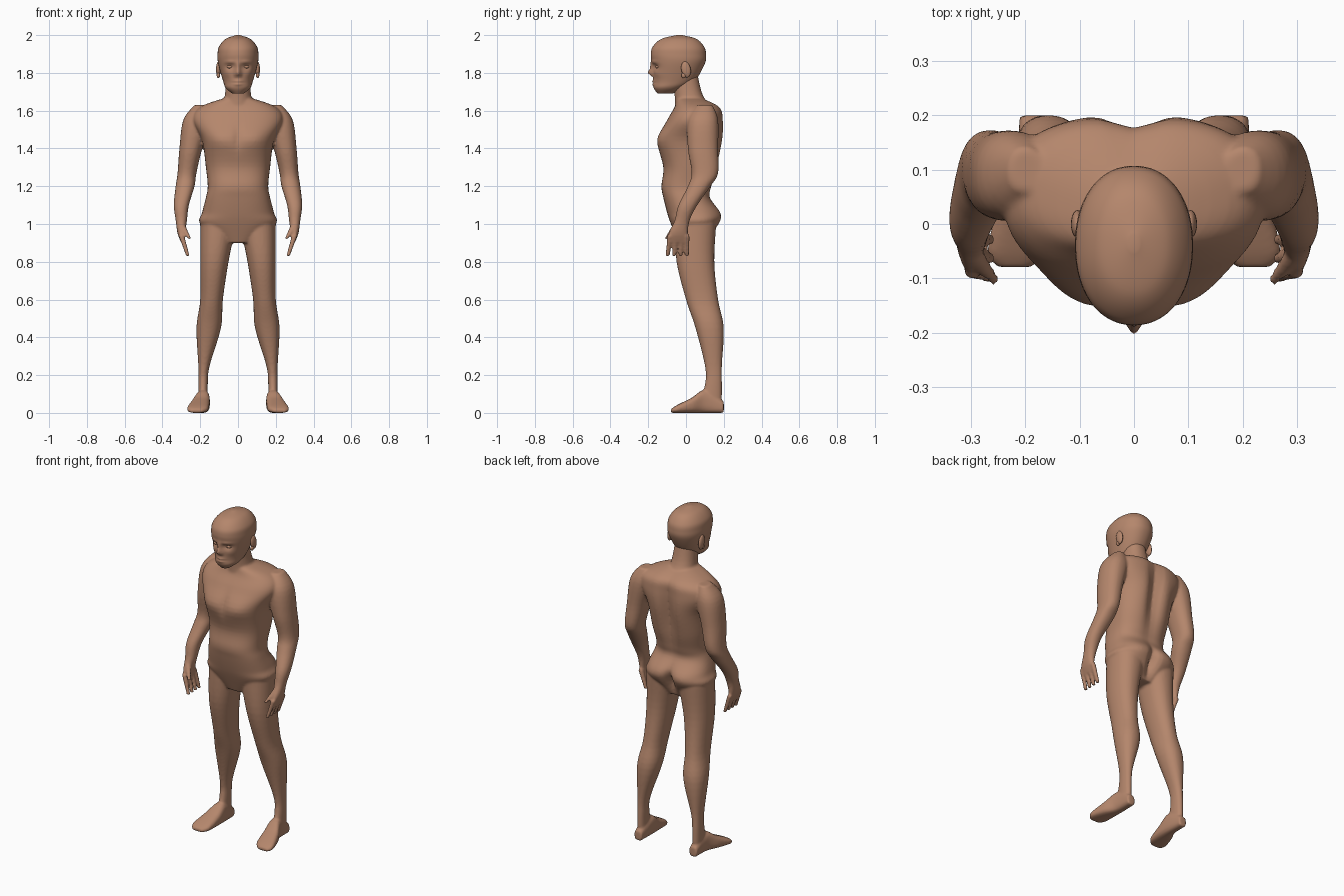
import bpy, bmesh, math
from mathutils import Matrix, Vector

default_cube = bpy.data.objects.get("Cube")
if default_cube:
    bpy.data.objects.remove(default_cube)

colour = (.46, .24, .15, 1)
skin = bpy.data.materials.new("skin")
skin.use_nodes = True
skin.diffuse_color = colour
skin.node_tree.nodes["Principled BSDF"].inputs["Base Color"].default_value = colour


def spline(before, start, end, after, t):
    """Smooth step from start to end, guided by the neighbouring values."""
    slope_in, slope_out = (end - before) / 2, (after - start) / 2
    bend = 3 * (end - start) - 2 * slope_in - slope_out
    twist = 2 * (start - end) + slope_in + slope_out
    return start + t * (slope_in + t * (bend + t * twist))


def rounded(angle_part, low, high, power):
    """Coordinate on a squared-off ellipse between low and high."""
    reach = math.copysign(abs(angle_part) ** (2 / power), angle_part)
    return (low + high) / 2 + (high - low) / 2 * reach


def loft(bm, rings, power=2.2, segments=32, steps=5, side=1, along_y=False):
    """Closed skin over rings given as (position, x low, x high, y low, y high)."""
    padded = [rings[0], *rings, rings[-1]]
    dense = []
    for group in zip(padded, padded[1:], padded[2:], padded[3:]):
        for step in range(steps):
            dense.append([spline(*values, step / steps) for values in zip(*group)])
    dense.append(rings[-1])
    loops = []
    for position, x_low, x_high, y_low, y_high in dense:
        loop = []
        for k in range(segments):
            angle = math.tau * k / segments
            x = side * rounded(math.cos(angle), x_low, x_high, power)
            y = rounded(math.sin(angle), y_low, y_high, power)
            loop.append(bm.verts.new((x, position, y) if along_y else (x, y, position)))
        loops.append(loop)
    for lower, upper in zip(loops, loops[1:]):
        for k in range(segments):
            bm.faces.new((lower[k - 1], lower[k], upper[k], upper[k - 1]))
    bm.faces.new(loops[0])
    bm.faces.new(loops[-1])
    return [vert for loop in loops for vert in loop]


def symmetric(profile):
    """Rings centred on x from (height, half width, front, back)."""
    return [(z, -width, width, front, back) for z, width, front, back in profile]


def limb(profile):
    """Rings from (height, centre x, half width, centre y, half depth)."""
    return [(z, x - w, x + w, y - d, y + d) for z, x, w, y, d in profile]


def digit(bm, root, tip, thick, thin, side):
    """Tapered finger between two points."""
    ends = [(p[2], p[0], r, p[1], r) for p, r in ((root, thick), (tip, thin))]
    loft(bm, limb(ends), segments=16, side=side)


def sculpt(verts, x, z, width, height, move, back=False):
    """Mirrored soft dab that moves the front or the back along y."""
    for vert in verts:
        if (vert.co.y > 0) == back:
            across = (abs(vert.co.x) - x) / width
            up = (vert.co.z - z) / height
            vert.co.y += move * math.exp(-across ** 2 - up ** 2)


def finish(bm, name):
    bmesh.ops.recalc_face_normals(bm, faces=bm.faces)
    for face in bm.faces:
        face.smooth = True
    mesh = bpy.data.meshes.new(name)
    bm.to_mesh(mesh)
    bm.free()
    mesh.materials.append(skin)
    obj = bpy.data.objects.new(name, mesh)
    bpy.context.collection.objects.link(obj)
    return obj


def ellipsoid(name, centre, radii, tilt=0):
    bm = bmesh.new()
    placement = (Matrix.Translation(centre) @ Matrix.Rotation(tilt, 4, 'X')
                 @ Matrix.Diagonal(Vector(radii).to_4d()))
    bmesh.ops.create_uvsphere(bm, u_segments=20, v_segments=12, radius=1, matrix=placement)
    finish(bm, name)


# Torso
torso_profile = [(.9, .08, -.04, .11), (1, .2, -.08, .17), (1.06, .19, -.1, .18),
                 (1.14, .17, -.12, .13), (1.2, .16, -.13, .14), (1.3, .17, -.12, .17),
                 (1.44, .19, -.15, .2), (1.55, .24, -.1, .2), (1.62, .2, -.06, .18),
                 (1.67, .06, -.05, .08)]
body = bmesh.new()
torso = loft(body, symmetric(torso_profile), power=2.5, segments=64)
# Spine groove, seat crease, seat, breastbone and chest muscles
sculpt(torso, 0, 1.42, .045, .2, -.04, back=True)
sculpt(torso, 0, 1, .025, .07, -.05, back=True)
sculpt(torso, .1, 1.03, .06, .06, .01, back=True)
sculpt(torso, 0, 1.46, .02, .06, .01)
sculpt(torso, .1, 1.45, .07, .05, -.01)

# Neck
neck_profile = [(1.58, .1, -.06, .16), (1.68, .07, -.06, .09), (1.8, .06, -.08, .06)]
loft(body, symmetric(neck_profile))

# Arms end in the palm; legs end at the sole; feet run from heel to toes
arm_profile = [(1.63, .2, .03, .1, .04), (1.55, .22, .07, .09, .08),
               (1.4, .25, .06, .09, .08), (1.27, .27, .05, .1, .07),
               (1.2, .28, .05, .07, .06), (1.1, .3, .04, .01, .05),
               (1.02, .3, .03, -.02, .04), (.95, .3, .02, -.04, .05),
               (.9, .29, .01, -.04, .05)]
leg_rings = [(1, .01, .2, -.06, .16), (.8, .05, .2, -.05, .15), (.6, .08, .2, 0, .17),
             (.45, .09, .22, .05, .2), (.25, .15, .21, .1, .19),
             (.15, .16, .21, .1, .19), (.02, .16, .21, .06, .19)]
foot_rings = [(.2, .16, .21, 0, .06), (.1, .15, .22, 0, .12), (.03, .15, .25, 0, .08),
              (-.05, .16, .27, 0, .04), (-.08, .19, .25, 0, .02)]

for side in (1, -1):
    loft(body, limb(arm_profile), side=side)
    loft(body, leg_rings, side=side)
    loft(body, foot_rings, power=2.8, side=side, along_y=True)
    for finger in range(4):
        y = .03 * finger - .085
        digit(body, (.3, y, .94), (.265, y * 1.15, .83), .015, .01, side)
    digit(body, (.3, -.05, 1), (.255, -.105, .92), .018, .01, side)

# Fuse the limbs into one smooth skin
body_object = finish(body, "body")
fuse = body_object.modifiers.new("fuse", 'REMESH')
fuse.mode = 'VOXEL'
fuse.voxel_size = .007
fuse.use_smooth_shade = True
soften = body_object.modifiers.new("soften", 'SMOOTH')
soften.iterations = 4

# Head
head_profile = [(1.69, .03, -.15, -.07), (1.72, .065, -.17, -.01), (1.76, .08, -.17, .05),
                (1.85, .105, -.18, .1), (1.9, .108, -.186, .106), (1.94, .1, -.175, .095),
                (1.98, .065, -.13, .055), (2, .01, -.05, -.02)]
skull = bmesh.new()
head = loft(skull, symmetric(head_profile), power=2.15, segments=112, steps=9)
# Nose bridge, nose tip, nostrils, lips and mouth line
sculpt(head, 0, 1.83, .012, .03, -.012)
sculpt(head, 0, 1.8, .014, .016, -.024)
sculpt(head, .014, 1.79, .008, .009, -.008)
sculpt(head, 0, 1.748, .024, .015, -.012)
sculpt(head, 0, 1.747, .026, .004, .009)
# Eye sockets, brows and cheekbones
sculpt(head, .042, 1.833, .024, .015, .015)
sculpt(head, .042, 1.857, .028, .009, -.005)
sculpt(head, .06, 1.795, .02, .016, -.004)
finish(skull, "head")

# Eyes and ears
for side, label in ((1, "left"), (-1, "right")):
    ellipsoid(label + "_eye", (side * .042, -.15, 1.832), (.017, .012, .009))
    ellipsoid(label + "_ear", (side * .104, 0, 1.818), (.012, .025, .043), tilt=.2)
    ellipsoid(label + "_ear_lobe", (side * .104, -.012, 1.787), (.009, .013, .015))
